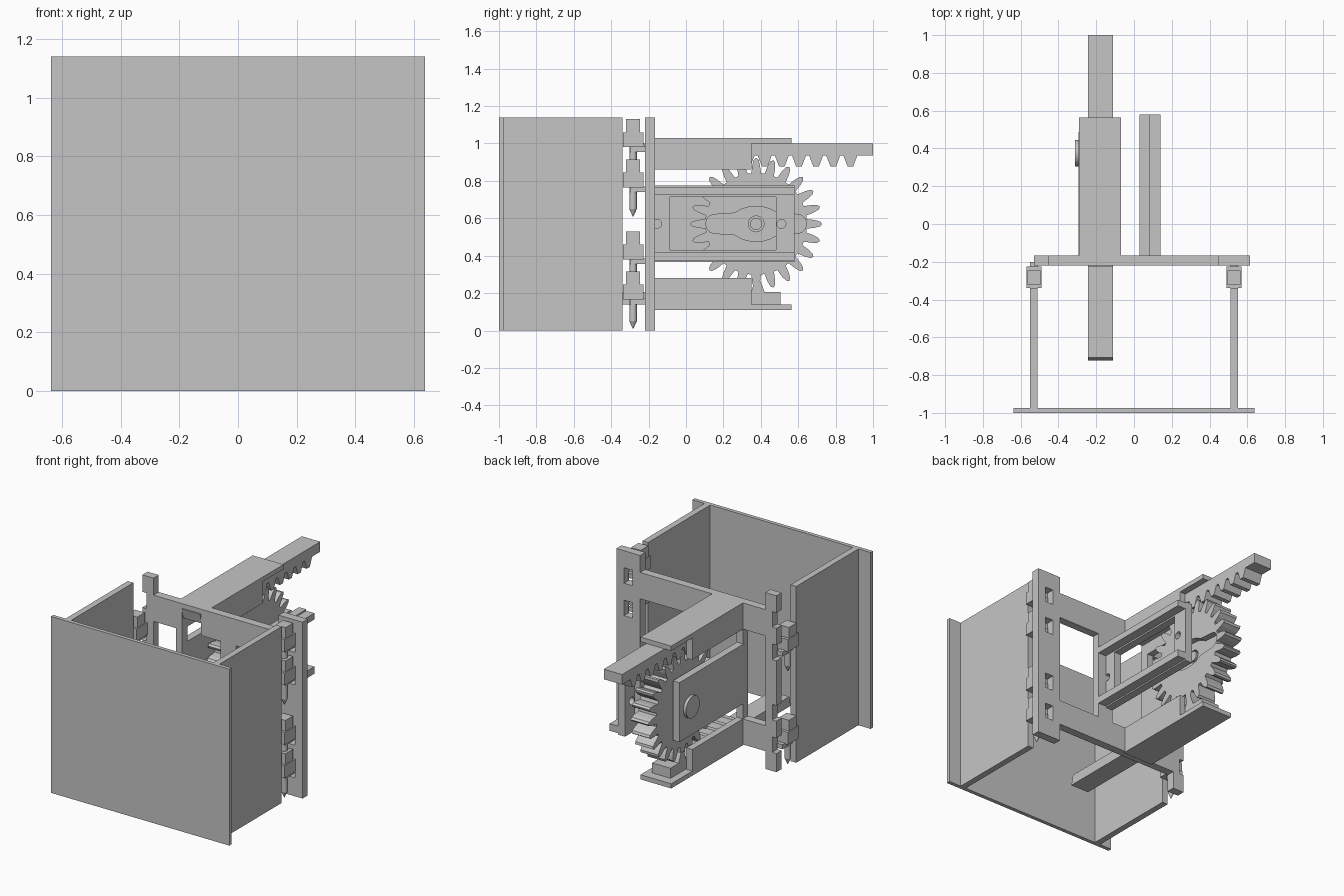
import bpy, bmesh, math
from mathutils import Vector

cube = bpy.data.objects.get("Cube")
if cube:
    bpy.data.objects.remove(cube, do_unlink=True)

grey = bpy.data.materials.new("plain light grey")
grey.use_nodes = True
GREY = (0.56, 0.56, 0.56, 1)
grey.diffuse_color = GREY
grey.node_tree.nodes["Principled BSDF"].inputs["Base Color"].default_value = GREY


def finish(bm, name):
    bmesh.ops.recalc_face_normals(bm, faces=bm.faces)
    mesh = bpy.data.meshes.new(name)
    bm.to_mesh(mesh)
    bm.free()
    mesh.materials.append(grey)
    ob = bpy.data.objects.new(name, mesh)
    bpy.context.scene.collection.objects.link(ob)
    return ob


def box(name, x, y, z):
    bm = bmesh.new()
    bmesh.ops.create_cube(bm, size=1)
    for v in bm.verts:
        v.co = Vector([(a + b) / 2 + c * (b - a) for (a, b), c in zip((x, y, z), v.co)])
    return finish(bm, name)


def extrude_x(name, profile, x0, x1):
    """Extrude a (y, z) outline along x."""
    bm = bmesh.new()
    face = bm.faces.new([bm.verts.new((x0, y, z)) for y, z in profile])
    out = bmesh.ops.extrude_face_region(bm, geom=[face])
    verts = [g for g in out["geom"] if isinstance(g, bmesh.types.BMVert)]
    bmesh.ops.translate(bm, verts=verts, vec=(x1 - x0, 0, 0))
    return finish(bm, name)


def disc(y, z, r, n=32):
    return [(y + r * math.cos(math.tau * i / n), z + r * math.sin(math.tau * i / n))
            for i in range(n)]


def cut(ob, cutter):
    cutter.hide_render = True
    m = ob.modifiers.new("cut", "BOOLEAN")
    m.object = cutter
    m.solver = "EXACT"
    bpy.context.view_layer.objects.active = ob
    bpy.ops.object.modifier_apply(modifier=m.name)
    bpy.data.objects.remove(cutter, do_unlink=True)


MID = 0.57            # height of the gear axis
GY = 0.375            # depth of the gear axis
AXIS = 0.53           # hinge lines
FRAME = (-0.22, -0.167)
RACK_X = (-0.245, -0.11)


def flip(z):
    return 2 * MID - z


# Door panel and its two side walls
box("front_panel", (-0.638, 0.638), (-1, -0.975), (0, 1.14))
for s, side in ((1, "left"), (-1, "right")):
    box(side + "_wall", (s * AXIS - 0.02, s * AXIS + 0.02), (-0.975, -0.34), (0, 1.14))

# Rear frame: posts slotted for the hinge hooks
left_post = box("left_post", (0.445, 0.615), FRAME, (0, 1.14))
right_post = box("right_post", (-AXIS, -0.45), FRAME, (0, 1.14))
for base in (0, 0.6):
    for z in (0.33, 0.12):
        zz = (base + z, base + z + 0.1)
        for s, post in ((1, left_post), (-1, right_post)):
            cut(post, box("slot", (s * AXIS - 0.03, s * AXIS + 0.03), (-0.3, -0.1), zz))

# Cross bars with a passage for each rack
for name, z, hole in (("upper", (0.86, 1.03), (0.8, 1.0)), ("lower", (0.115, 0.28), (0.14, 0.34))):
    bar = box(name + "_cross_bar", (-0.46, 0.46), FRAME, z)
    cut(bar, box("passage", RACK_X, (-0.3, 0), hole))
box("left_upright", (0.03, 0.14), FRAME, (0.27, 0.87))
box("right_upright", (-0.29, -0.245), FRAME, (0.27, 0.87))

# Hinges: the left side has both knuckles of each pair, the right only the lower
for s, side, tops in ((1, "left", (0.53, 0.315)), (-1, "right", (0.315,))):
    x = s * AXIS

    def piece(part, half, y, z):
        box(side + "_" + part, (x - half, x + half), y, z)

    for b in (0, 0.6):
        for top in tops:
            t = b + top
            piece("knuckle_head", 0.035, (-0.322, -0.245), (t - 0.07, t))
            piece("knuckle", 0.04, (-0.338, -0.226), (t - 0.15, t - 0.07))
            piece("hook", 0.02, (-0.3, -0.2), (t - 0.175, t - 0.145))
        bm = bmesh.new()
        for z0, z1, r0, r1 in ((0.05, tops[0] - 0.1, 0.02, 0.02), (0.01, 0.05, 0.002, 0.02)):
            out = bmesh.ops.create_cone(bm, cap_ends=True, segments=16, radius1=r0,
                                        radius2=r1, depth=z1 - z0)
            bmesh.ops.translate(bm, verts=out["verts"], vec=(x, -0.283, b + (z0 + z1) / 2))
        finish(bm, side + "_hinge_pin")

# Rack guides: a cover and two walls, mirrored about the gear axis
for name, f in (("upper", lambda z: z), ("lower", flip)):
    def span(a, b):
        return sorted((f(a), f(b)))
    box(name + "_guide_cover", (-0.29, -0.07), (-0.18, 0.565), span(1.0, 1.03))
    box(name + "_guide_outer_wall", (-0.29, -0.247), (-0.18, 0.35), span(0.86, 1.005))
    box(name + "_guide_inner_wall", (-0.108, -0.07), (-0.18, 0.35), span(0.86, 1.005))

# Toothed racks, the upper one run out and the lower one run in
PITCH = 0.0916
for name, f, shift in (("upper", lambda z: z, 0), ("lower", flip, -0.495)):
    prof = [(1.0, 1.0), (1.0, 0.935)]
    for k in range(5, -2, -1):
        c = GY + (k + 0.5) * PITCH
        prof += [(c + 0.037, 0.935), (c + 0.015, 0.877), (c - 0.015, 0.877), (c - 0.037, 0.935)]
    prof += [(-0.212, 0.935), (-0.228, 1.0)]
    extrude_x(name + "_rack", [(y + shift, f(z)) for y, z in prof],
              RACK_X[0] + 0.002, RACK_X[1] - 0.002)

# Drive gear with an arm-shaped recess on its inner face
TEETH = 24
step = math.tau / TEETH
outline = []
for i in range(TEETH):
    for r, a in ((0.272, -0.36), (0.315, -0.25), (0.343, -0.14), (0.353, 0),
                 (0.343, 0.14), (0.315, 0.25), (0.272, 0.36)):
        t = (i + a) * step
        outline.append((GY + r * math.cos(t), MID + r * math.sin(t)))
gear = extrude_x("drive_gear", outline, -0.24, -0.113)

quarter = [(0.27, 0), (0.263, 0.026), (0.245, 0.045), (0.22, 0.051), (0.115, 0.058),
           (0.075, 0.08), (0.04, 0.09), (0, 0.092)]
half = quarter + [(-y, z) for y, z in reversed(quarter[:-1])]
arm = half + [(y, -z) for y, z in reversed(half[1:-1])]
cut(gear, extrude_x("arm_recess", [(GY + y, MID + z) for y, z in arm], -0.155, 0))
cut(gear, extrude_x("axle_hole", disc(GY, MID, 0.042), -0.4, 0))
extrude_x("axle", disc(GY, MID, 0.032), -0.3, -0.15)
button = extrude_x("axle_button", disc(GY, MID, 0.07, 48), -0.312, -0.29)

# Outer bearing plate
box("bearing_plate", (-0.294, -0.247), (-0.18, 0.487), (0.38, 0.765))

# Motor bracket: windowed plate with two rails standing out from it
bracket = box("motor_bracket", (0.03, 0.082), (-0.18, 0.58), (0.365, 0.775))
cut(bracket, box("window", (0, 0.2), (-0.085, 0.48), (0.43, 0.715)))
for y in (0.51, -0.155):
    cut(bracket, extrude_x("screw_hole", disc(y, MID, 0.024, 20), 0, 0.2))
for name, z in (("upper", (0.725, 0.766)), ("lower", (0.374, 0.42))):
    box(name + "_bracket_rail", (0.075, 0.14), (-0.18, 0.58), z)

# Smooth the round parts only
for ob in bpy.context.scene.objects:
    ob.select_set(ob.name.startswith("axle") or "hinge_pin" in ob.name)
bpy.context.view_layer.objects.active = button
bpy.ops.object.shade_smooth_by_angle(angle=math.radians(30))
